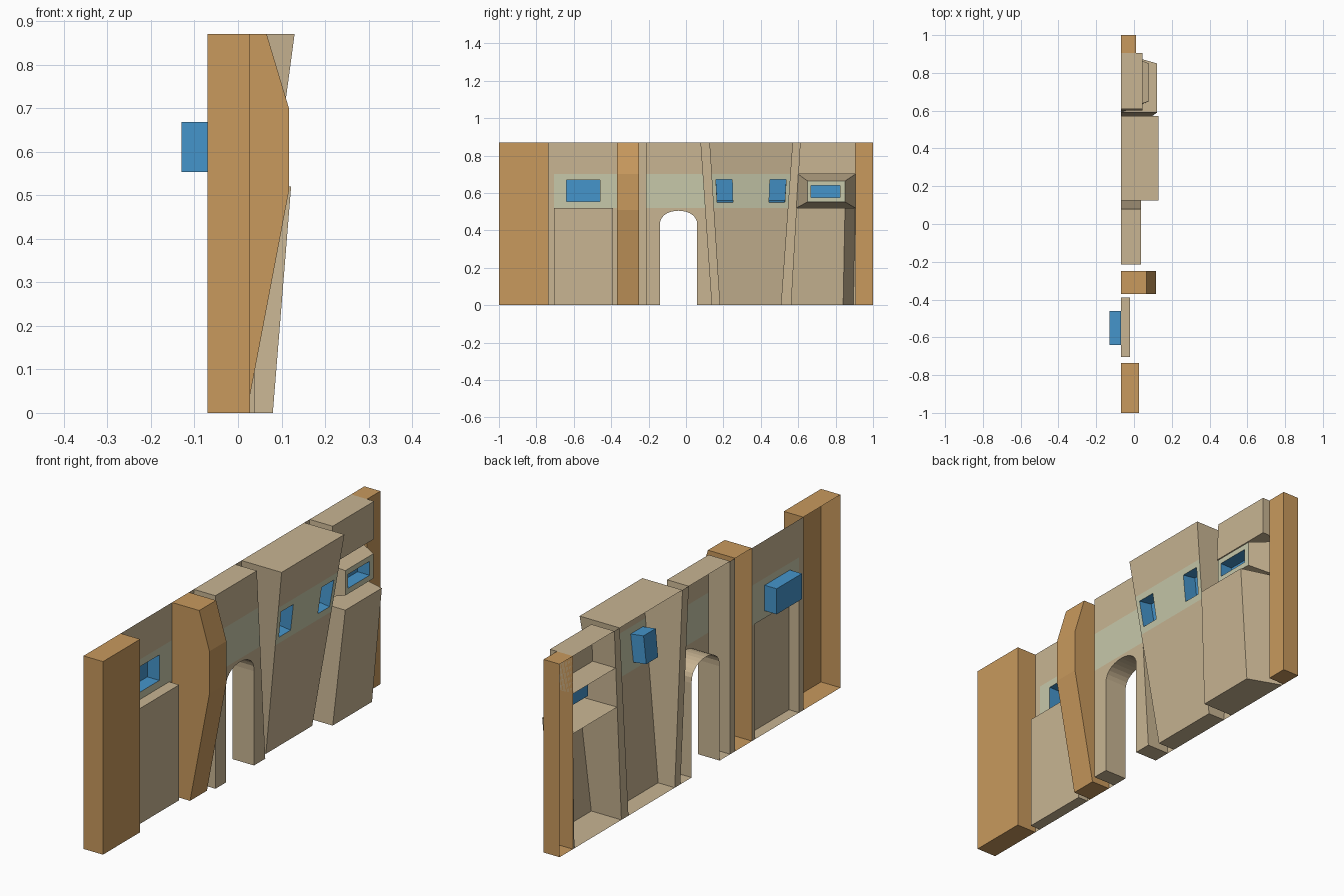
import bpy, bmesh, math
from mathutils import Vector

if "Cube" in bpy.data.objects:
    bpy.data.objects.remove(bpy.data.objects["Cube"])

BACK, TOP = -0.07, 0.87          # open back plane and wall height
SILL, HEAD = 0.52, 0.70          # pale band limits
COLORS = {"tan": (0.58, 0.46, 0.29, 1), "orange": (0.58, 0.32, 0.11, 1),
          "blue": (0.06, 0.30, 0.60, 1), "pale": (0.57, 0.58, 0.40, 1)}
MATS = {}
for key, col in COLORS.items():
    MATS[key] = bpy.data.materials.new(key)
    MATS[key].diffuse_color = col


def build(name, faces):
    """faces: list of (points, colour name)"""
    bm = bmesh.new()
    names = sorted({c for _, c in faces})
    for pts, c in faces:
        bm.faces.new([bm.verts.new(p) for p in pts]).material_index = names.index(c)
    bmesh.ops.remove_doubles(bm, verts=bm.verts, dist=1e-5)
    me = bpy.data.meshes.new(name)
    bm.to_mesh(me)
    bm.free()
    for n in names:
        me.materials.append(MATS[n])
    ob = bpy.data.objects.new(name, me)
    bpy.context.collection.objects.link(ob)


def sides(a, b, c):
    n = len(a)
    return [([a[i], a[(i + 1) % n], b[(i + 1) % n], b[i]], c) for i in range(n)]


def flat(x, pts):
    return [Vector((x, y, z)) for y, z in pts]


def rect(y0, y1, z0, z1):
    return [(y0, z0), (y1, z0), (y1, z1), (y0, z1)]


def niche(ring, d):
    """Blue window box pushed inward from a front outline"""
    inner = [Vector(p) + d for p in ring]
    return sides(ring, inner, "blue") + [(inner, "blue")]


def grid(P, ss, zs, paint):
    """Grid of quads; paint(s, z) gives the colour at a cell centre, None = hole"""
    out = []
    for s0, s1 in zip(ss, ss[1:]):
        for z0, z1 in zip(zs, zs[1:]):
            c = paint((s0 + s1) / 2, (z0 + z1) / 2)
            if c:
                out.append(([P(s, z) for s, z in rect(s0, s1, z0, z1)], c))
    return out


def pillar(name, profile, y0, y1):
    """Open-backed pillar from an x,z front profile"""
    ring = [(BACK, 0)] + profile + [(BACK, TOP)]
    e0, e1 = ([Vector((x, y, z)) for x, z in ring] for y in (y0, y1))
    strips = [([e0[i], e1[i], e1[i + 1], e0[i + 1]], "orange") for i in range(len(ring) - 1)]
    build(name, strips + [(e0, "orange"), (e1[::-1], "orange")])


def lerp(a, b, t):
    return a + (b - a) * t


def in_band(z):
    return SILL < z < HEAD


# slanted joint lines (y as a function of z)
def arch_r(z): return lerp(0.14, 0.08, z / TOP)
def block_l(z): return lerp(0.18, 0.125, z / TOP)
def block_r(z): return lerp(0.51, 0.572, z / TOP)
def bay_l(z): return lerp(0.56, 0.61, z / TOP)


# orange pillars
pillar("left_pillar", [(0.027, 0), (0.027, TOP)], -1, -0.735)
pillar("angled_pillar", [(0.02, 0), (0.117, 0.51), (0.117, HEAD), (0.066, TOP)], -0.37, -0.25)
pillar("right_pillar", [(0.01, 0), (0.01, TOP)], 0.905, 1)


# recessed panel with window
def recess_paint(y, z):
    if (-0.705 < y < -0.39 and z < SILL) or (-0.64 < y < -0.46 and 0.553 < z < 0.668):
        return None
    return "pale" if in_band(z) and y > -0.705 else "tan"


panel = grid(lambda y, z: Vector((BACK, y, z)), [-0.735, -0.705, -0.64, -0.46, -0.39, -0.37],
             [0, SILL, 0.553, 0.668, HEAD, TOP], recess_paint)
panel += niche(flat(BACK, rect(-0.64, -0.46, 0.553, 0.668)), Vector((-0.06, 0, 0)))
build("recessed_panel", panel)

# low block below the recessed window
r = rect(-0.705, -0.39, 0, SILL)
build("low_block", sides(flat(BACK, r), flat(-0.02, r), "tan") + [(flat(-0.02, r), "tan")])

# doorway section with rounded arch
AL, AX = -0.215, 0.038
arch = [(-0.04 - 0.1 * math.cos(t), 0.425 + 0.08 * math.sin(t) ** 0.8)
        for t in [math.pi * i / 14 for i in range(1, 14)]]
door = [(-0.14, 0), (-0.14, 0.425)] + arch + [(0.06, 0.425), (0.06, 0)]
lower = [(AL, 0)] + door + [(arch_r(0), 0), (arch_r(SILL), SILL), (AL, SILL)]
full = [(AL, 0)] + door + [(arch_r(0), 0), (arch_r(TOP), TOP), (AL, TOP)]
faces = sides(flat(BACK, full), flat(AX, full), "tan") + [(flat(AX, lower), "tan")]
faces += grid(lambda s, z: Vector((AX, lerp(AL, arch_r(z), s), z)), [0, 1],
              [SILL, HEAD, TOP], lambda s, z: "pale" if in_band(z) else "tan")
build("doorway_section", faces)

# leaning centre block with two windows
X0, X1 = 0.013, 0.13


def block_p(s, z):
    return Vector((lerp(X0, X1, z / TOP), lerp(block_l(z), block_r(z), s), z))


S, ZW = [0, 0.053, 0.26, 0.74, 0.947, 1], (0.55, 0.672)


def block_paint(s, z):
    if ZW[0] < z < ZW[1] and (S[1] < s < S[2] or S[3] < s < S[4]):
        return None
    return "pale" if in_band(z) else "tan"


faces = grid(block_p, S, [0, SILL, ZW[0], ZW[1], HEAD, TOP], block_paint)
front = [block_p(s, z) for s, z in rect(0, 1, 0, TOP)]
faces += sides([Vector((BACK, p.y, p.z)) for p in front], front, "tan")
inward = Vector((-1, 0, (X1 - X0) / TOP)).normalized() * 0.065
for a, b in ((S[1], S[2]), (S[3], S[4])):
    faces += niche([block_p(s, z) for s, z in rect(a, b, *ZW)], inward)
build("leaning_block", faces)

# right bay: lower block with splayed side
back = flat(BACK, [(bay_l(0), 0), (0.895, 0), (0.905, SILL), (bay_l(SILL), SILL)])
front = [Vector(p) for p in ((0.08, bay_l(0), 0), (0.08, 0.84, 0),
                             (0.122, 0.85, SILL), (0.122, bay_l(SILL), SILL))]
build("bay_base", sides(back, front, "tan") + [(front, "tan")])

# right bay: tapered window surround
back = flat(BACK, [(bay_l(SILL), SILL), (0.905, SILL), (0.905, HEAD), (bay_l(HEAD), HEAD)])
front = flat(0.08, rect(0.65, 0.85, 0.552, 0.664))
hole = flat(0.08, rect(0.668, 0.823, 0.577, 0.64))
build("bay_window", sides(back, front, "tan") + sides(front, hole, "pale")
      + niche(hole, Vector((-0.06, 0, 0))))

# right bay: upper block
r = [(bay_l(HEAD), HEAD), (0.905, HEAD), (0.905, TOP), (bay_l(TOP), TOP)]
build("bay_top", sides(flat(BACK, r), flat(0.045, r), "tan") + [(flat(0.045, r), "tan")])

# thin back strips closing the joints
for name, l, rr in (("joint_pillar", lambda z: -0.25, lambda z: AL),
                    ("joint_door", arch_r, block_l), ("joint_bay", block_r, bay_l)):
    pts = [(l(0), 0), (rr(0), 0), (rr(TOP), TOP), (l(TOP), TOP)]
    build(name, [(flat(BACK, pts), "tan")])
# edge strip beside the splayed bay base
build("joint_right", [(flat(BACK, [(0.895, 0), (0.905, 0), (0.905, SILL)]), "tan")])

for m in bpy.data.materials:
    if m.users and not m.is_grease_pencil:
        m.use_nodes = True
        m.node_tree.nodes["Principled BSDF"].inputs["Base Color"].default_value = m.diffuse_color
